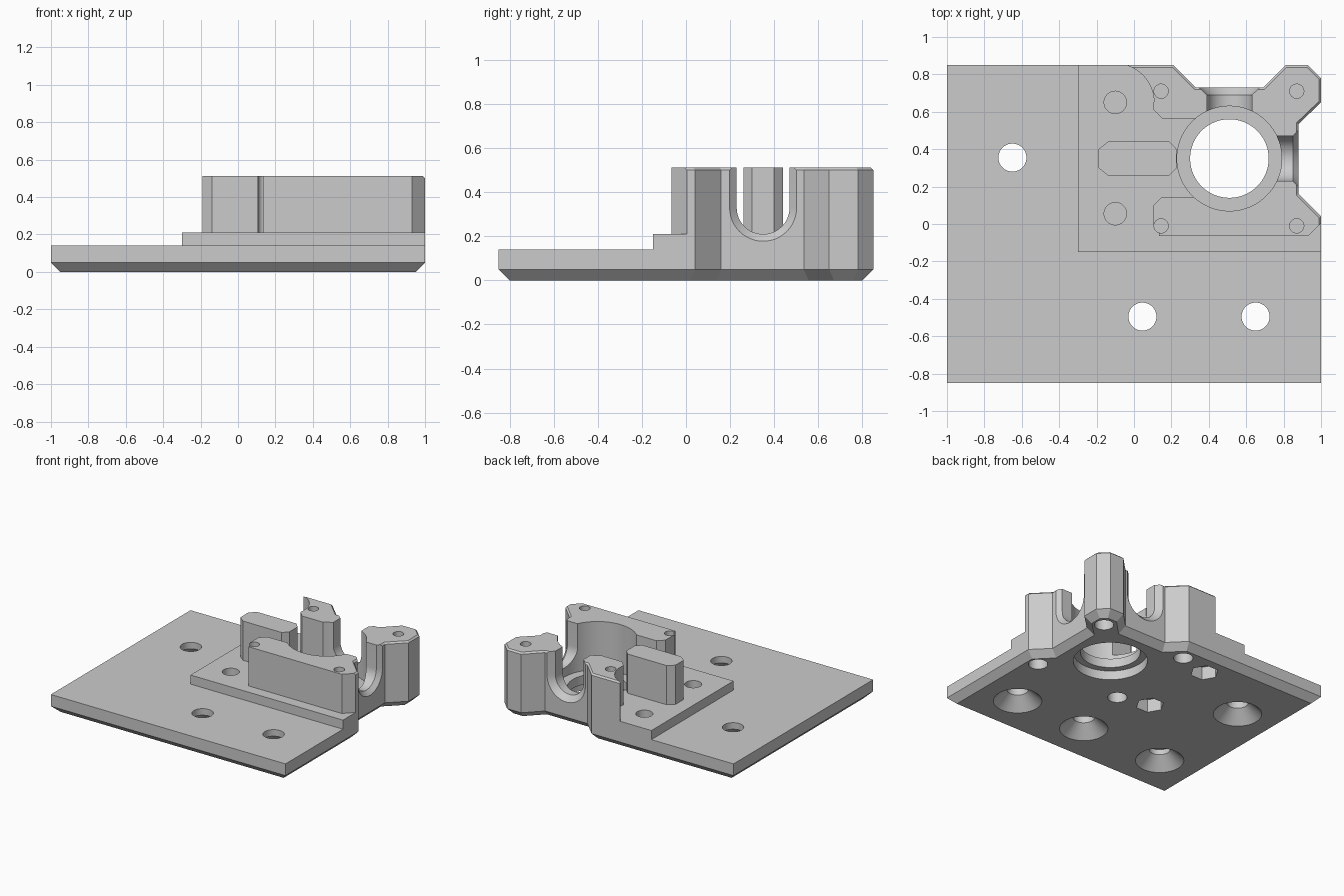
import bpy, math
from mathutils import Vector

if "Cube" in bpy.data.objects:
    bpy.data.objects.remove(bpy.data.objects["Cube"])

grey = bpy.data.materials.new("plain grey")
grey.use_nodes = True
grey.diffuse_color = (0.6, 0.6, 0.6, 1)
grey.node_tree.nodes["Principled BSDF"].inputs["Base Color"].default_value = (0.6, 0.6, 0.6, 1)


def loft(name, rings):
    """Closed solid through rings of equal point count, ordered upwards or outwards."""
    n = len(rings[0])
    verts = [p for ring in rings for p in ring]
    faces = [tuple(reversed(range(n))), tuple(range(len(verts) - n, len(verts)))]
    for k in range(len(rings) - 1):
        for i in range(n):
            j = (i + 1) % n
            faces.append((k * n + i, k * n + j, k * n + n + j, k * n + n + i))
    mesh = bpy.data.meshes.new(name)
    mesh.from_pydata(verts, [], faces)
    mesh.materials.append(grey)
    obj = bpy.data.objects.new(name, mesh)
    bpy.context.collection.objects.link(obj)
    return obj


def prism(name, outline, z0, z1):
    return loft(name, [[(x, y, z) for x, y in outline] for z in (z0, z1)])


def box(name, x0, x1, y0, y1, z0, z1):
    return prism(name, [(x0, y0), (x1, y0), (x1, y1), (x0, y1)], z0, z1)


def turned(x, y, profile, sides=48):
    """Round cutter from (radius, height) pairs."""
    turns = [math.tau * i / sides for i in range(sides)]
    return loft("hole_cutter", [[(x + r * math.cos(a), y + r * math.sin(a), z)
                                 for a in turns] for r, z in profile])


def inset(outline, d):
    """Move each edge of a counter-clockwise outline inwards by d."""
    pts = [Vector(p) for p in outline]
    result = []
    for i, p in enumerate(pts):
        e1 = (p - pts[i - 1]).normalized()
        e2 = (pts[(i + 1) % len(pts)] - p).normalized()
        n1, n2 = Vector((-e1.y, e1.x)), Vector((-e2.y, e2.x))
        result.append(tuple(p + (n1 + n2) * d / (1 + n1.dot(n2))))
    return result


def combine(target, tool, operation):
    tool.hide_render = True
    mod = target.modifiers.new("combine", "BOOLEAN")
    mod.operation, mod.solver, mod.object = operation, "EXACT", tool
    bpy.context.view_layer.update()
    evaluated = target.evaluated_get(bpy.context.evaluated_depsgraph_get())
    mesh = bpy.data.meshes.new_from_object(evaluated)
    target.modifiers.clear()
    target.data = mesh
    bpy.data.objects.remove(tool)


# Outer boundary with the notched corner, chamfered at bottom and top
outline = [(-1, -0.85), (1, -0.85), (1, 0.04), (0.88, 0.16), (0.88, 0.535), (1, 0.65),
           (1, 0.78), (0.93, 0.85), (0.81, 0.85), (0.69, 0.73), (0.33, 0.73),
           (0.21, 0.85), (-1, 0.85)]
levels = [(0.05, 0), (0, 0.05), (0, 0.5), (0.012, 0.512)]
envelope = loft("envelope", [[(x, y, z) for x, y in inset(outline, d)] for d, z in levels])

# Plate and raised step
body = box("mount_body", -1.1, 1.1, -0.95, 0.95, -0.1, 0.14)
combine(body, box("step", -0.3, 1.15, -0.15, 1.0, -0.05, 0.21), "UNION")

# Housing around the bore, with a rounded relief at its back left
relief = [(-0.1 + 0.207 * math.cos(a), 0.65 + 0.207 * math.sin(a))
          for a in (math.radians(6 + 5 * i) for i in range(14))]
housing = [(0.135, -0.065), (0.93, -0.065), (1.12, 0.125), (1.12, 0.97), (-0.03, 0.97)]
housing += list(reversed(relief))
housing += [(0.105, 0.61), (0.15, 0.565), (0.4, 0.565), (0.4, 0.145), (0.15, 0.145),
            (0.105, 0.1), (0.105, -0.01), (0.135, -0.03)]
combine(body, prism("housing", housing, 0.02, 0.6), "UNION")

# Central block with clipped corners
block = [(-0.14, 0.26), (0.19, 0.26), (0.228, 0.30), (0.228, 0.40),
         (0.19, 0.44), (-0.14, 0.44), (-0.19, 0.40), (-0.19, 0.30)]
combine(body, prism("block", block, 0.03, 0.58), "UNION")
combine(body, envelope, "INTERSECT")

# Main bore with a lip
CX, CY = 0.51, 0.35
combine(body, turned(CX, CY, [(0.26, -0.1), (0.26, 0.07), (0.21, 0.07), (0.21, 0.14),
                              (0.28, 0.14), (0.28, 0.7)], 96), "DIFFERENCE")


# U-shaped slots flaring outwards through the right and back walls
def slot(to_back):
    rings = []
    for d, r in ((0.15, 0.12), (0.34, 0.12), (0.38, 0.163), (0.45, 0.163)):
        arc = [math.pi + math.pi * i / 24 for i in range(25)]
        shape = [(-r, 0.7)] + [(r * math.cos(a), 0.33 + r * math.sin(a)) for a in arc] + [(r, 0.7)]
        if to_back:
            rings.append([(CX - s, CY + d, z) for s, z in shape])
        else:
            rings.append([(CX + d, CY + s, z) for s, z in shape])
    return loft("slot_cutter", rings)


for to_back in (False, True):
    combine(body, slot(to_back), "DIFFERENCE")

# Countersunk fixing holes in the plate, one of them blind
for x, y, top in ((-0.65, 0.355, 0.3), (0.045, -0.495, 0.3),
                  (0.65, -0.495, 0.3), (-0.65, -0.495, 0.13)):
    combine(body, turned(x, y, [(0.17, -0.05), (0.17, 0), (0.075, 0.09), (0.075, top)]),
            "DIFFERENCE")

# Corner screw holes with a thin web above the head recess
for x in (0.145, 0.87):
    for y in (-0.01, 0.71):
        combine(body, turned(x, y, [(0.068, -0.05), (0.068, 0.16)], 32), "DIFFERENCE")
        combine(body, turned(x, y, [(0.038, 0.17), (0.038, 0.7)], 32), "DIFFERENCE")

# Nut pockets below and bolt holes above
for y in (0.055, 0.65):
    combine(body, turned(-0.1, y, [(0.1, -0.05), (0.1, 0.1)], 6), "DIFFERENCE")
    combine(body, turned(-0.1, y, [(0.06, 0.11), (0.06, 0.7)], 32), "DIFFERENCE")

bpy.ops.object.select_all(action="DESELECT")
body.select_set(True)
bpy.context.view_layer.objects.active = body
bpy.ops.object.shade_smooth_by_angle(angle=math.radians(25))
